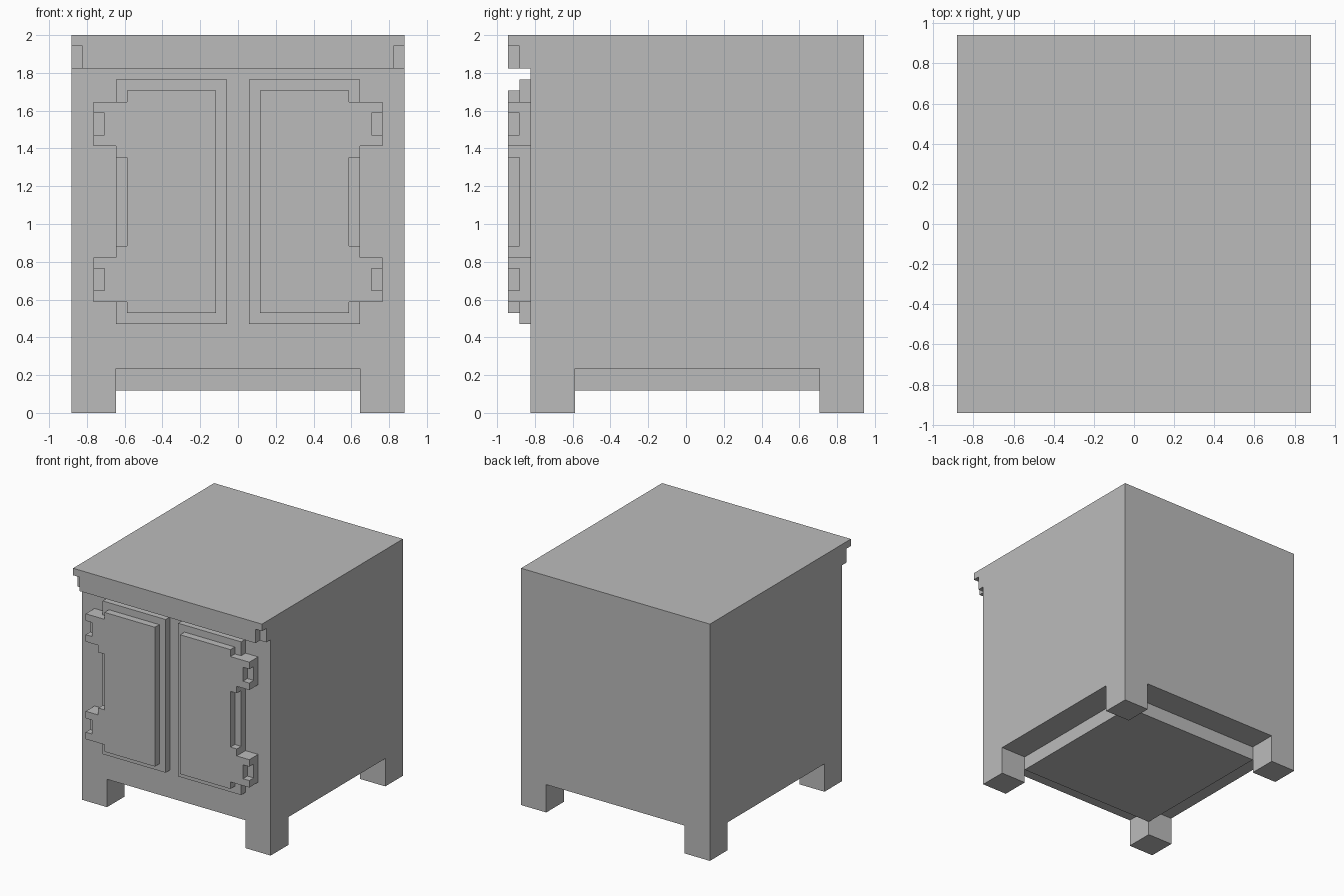
import bpy
import bmesh

U = 1 / 17  # block size; all measures below are in blocks

if "Cube" in bpy.data.objects:
    bpy.data.objects.remove(bpy.data.objects["Cube"], do_unlink=True)

grey = bpy.data.materials.new("plain_grey")
grey.use_nodes = True
grey.diffuse_color = (0.5, 0.5, 0.5, 1)
grey.node_tree.nodes["Principled BSDF"].inputs["Base Color"].default_value = (0.5, 0.5, 0.5, 1)


def prism(name, outline, axis, start, end):
    """Extrude a 2D outline along an axis from start to end."""
    def place(p, d):
        co = list(p)
        co.insert(axis, d)
        return [c * U for c in co]

    bm = bmesh.new()
    face = bm.faces.new([bm.verts.new(place(p, start)) for p in outline])
    new = bmesh.ops.extrude_face_region(bm, geom=[face])["geom"]
    for v in new:
        if isinstance(v, bmesh.types.BMVert):
            v.co[axis] = end * U
    bmesh.ops.recalc_face_normals(bm, faces=bm.faces)
    mesh = bpy.data.meshes.new(name)
    bm.to_mesh(mesh)
    bm.free()
    mesh.materials.append(grey)
    obj = bpy.data.objects.new(name, mesh)
    bpy.context.collection.objects.link(obj)
    return obj


def box(name, x, y, z):
    corners = [(x[0], y[0]), (x[1], y[0]), (x[1], y[1]), (x[0], y[1])]
    return prism(name, corners, 2, *z)


def carve(target, x, y, z):
    """Cut a box out of the target and discard the cutter."""
    cutter = box("cutter", x, y, z)
    cutter.hide_render = True
    mod = target.modifiers.new("carve", "BOOLEAN")
    mod.operation = "DIFFERENCE"
    mod.solver = "EXACT"
    mod.object = cutter
    bpy.context.view_layer.objects.active = target
    bpy.ops.object.modifier_apply(modifier=mod.name)
    bpy.data.objects.remove(cutter, do_unlink=True)


# Cabinet body: side profile with the overhanging front lip
profile = [(-14, 0), (16, 0), (16, 34), (-16, 34), (-16, 31), (-14, 31)]
body = prism("cabinet_body", profile, 0, -15, 15)

# Openings between the four corner legs
carve(body, (-11, 11), (-20, 20), (-2, 4))
carve(body, (-20, 20), (-10, 12), (-2, 4))

# Small notches at both ends of the lip
for x in ((-17, -14), (14, 17)):
    carve(body, x, (-18, -15), (30, 33))

# Recessed floor slab between the legs
box("floor_slab", (-11, 11), (-10, 12), (2, 4))

# Outlines of one half of the door edge, mirrored about the door's middle height
MID = 19
base_half = [(1, 11), (11, 11), (11, 9), (13, 9), (13, 5), (11, 5)]
raised_half = [(2, 10), (10, 10), (10, 9), (13, 9), (13, 8), (12, 8), (12, 6),
               (13, 6), (13, 5), (11, 5), (11, 4), (10, 4)]


def door_layer(name, half, side, start, end):
    outline = [(side * x, MID + h) for x, h in half]
    outline += [(side * x, MID - h) for x, h in reversed(half)]
    prism(name, outline, 1, start, end)


# Two doors, each a base plate with hinges and a raised panel
for label, side in (("left", 1), ("right", -1)):
    door_layer(label + "_door_base", base_half, side, -15, -14)
    door_layer(label + "_door_panel", raised_half, side, -16, -15)
